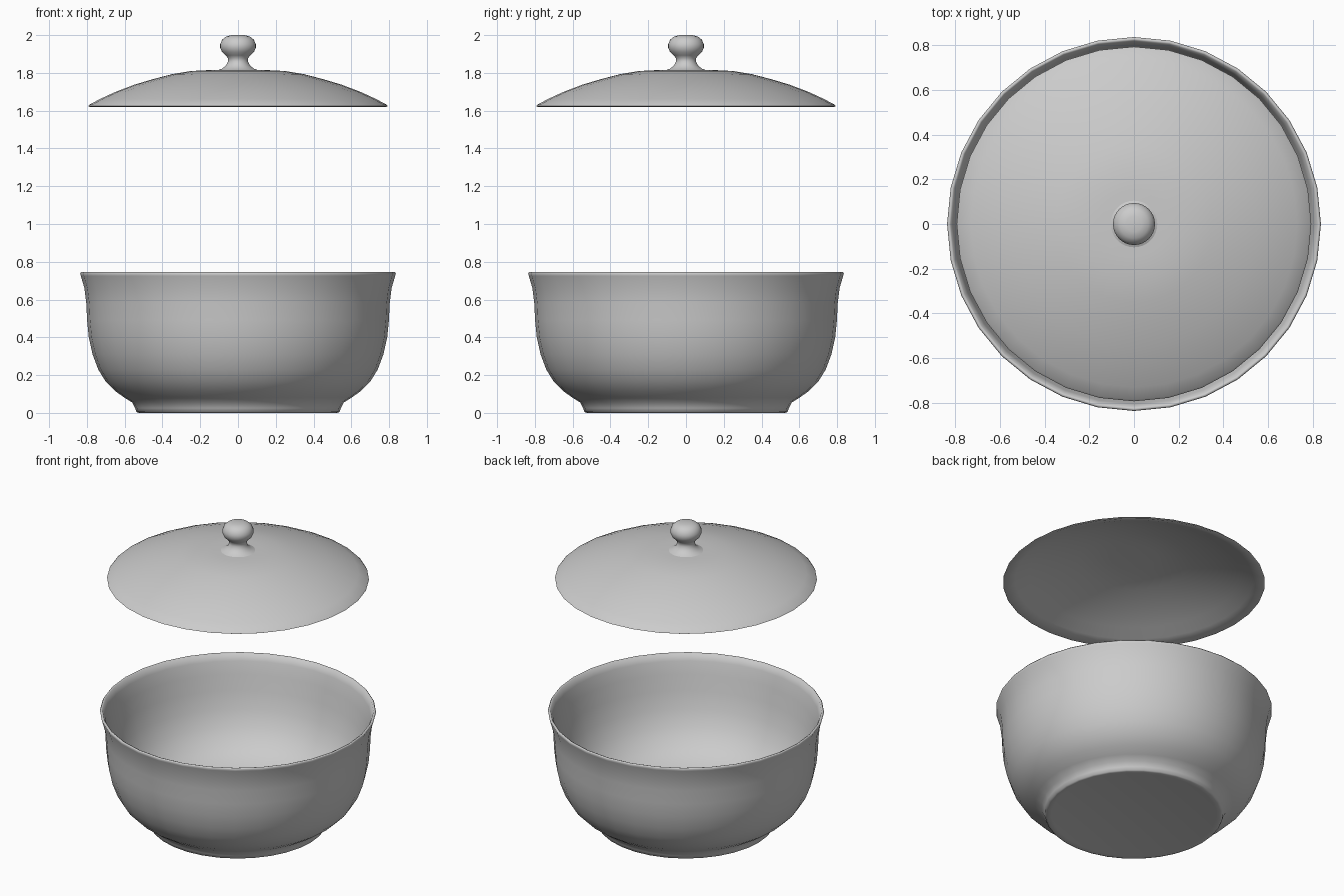
import bpy, bmesh
from math import sin, cos, pi, radians

SIDES = 32


def lathe(name, profile, angle=80):
    """Revolve (radius, z) points around z; zero radius makes a pole."""
    bm = bmesh.new()
    rings = []
    for r, z in profile:
        n = 1 if r == 0 else SIDES
        rings.append([bm.verts.new((r * cos(2 * pi * i / SIDES),
                                    r * sin(2 * pi * i / SIDES), z)) for i in range(n)])
    for a, b in zip(rings, rings[1:]):
        for i in range(SIDES):
            j = (i + 1) % SIDES
            quad = [a[i % len(a)], a[j % len(a)], b[j % len(b)], b[i % len(b)]]
            bm.faces.new(list(dict.fromkeys(quad)))
    bmesh.ops.recalc_face_normals(bm, faces=bm.faces)
    mesh = bpy.data.meshes.new(name)
    bm.to_mesh(mesh)
    bm.free()
    obj = bpy.data.objects.new(name, mesh)
    bpy.context.collection.objects.link(obj)
    bpy.ops.object.select_all(action='DESELECT')
    obj.select_set(True)
    bpy.context.view_layer.objects.active = obj
    bpy.ops.object.shade_smooth_by_angle(angle=radians(angle))
    return obj


# Bowl: base, foot, outer wall, flared lip, rounder inner wall, floor
lathe("bowl", [
    (0, 0.005), (0.50, 0.005), (0.525, 0.0), (0.538, 0.005), (0.545, 0.025),
    (0.56, 0.055), (0.60, 0.08), (0.65, 0.115), (0.70, 0.165), (0.74, 0.23),
    (0.77, 0.31), (0.79, 0.40), (0.799, 0.49), (0.803, 0.58), (0.813, 0.66),
    (0.832, 0.725), (0.836, 0.738), (0.830, 0.746), (0.820, 0.742), (0.805, 0.70),
    (0.785, 0.62), (0.765, 0.52), (0.735, 0.41), (0.69, 0.31), (0.62, 0.22),
    (0.53, 0.16), (0.40, 0.12), (0.2, 0.105), (0, 0.10)])

# Lid: shallow dome shell with rim edge
lathe("lid", [
    (0, 1.815), (0.15, 1.815), (0.25, 1.81), (0.35, 1.793), (0.45, 1.767), (0.55, 1.737),
    (0.65, 1.699), (0.73, 1.662), (0.785, 1.633), (0.793, 1.624), (0.785, 1.62),
    (0.72, 1.645), (0.64, 1.681), (0.54, 1.719), (0.44, 1.749), (0.34, 1.774),
    (0.24, 1.792), (0.14, 1.798), (0, 1.798)])

# Knob: flared stem and flattened ball
lathe("lid_knob", [
    (0, 1.81), (0.11, 1.813), (0.085, 1.822), (0.063, 1.84), (0.053, 1.86), (0.053, 1.878),
    (0.066, 1.893), (0.084, 1.91), (0.094, 1.932), (0.094, 1.952), (0.084, 1.976),
    (0.064, 1.992), (0.035, 2.0), (0, 2.0)])
